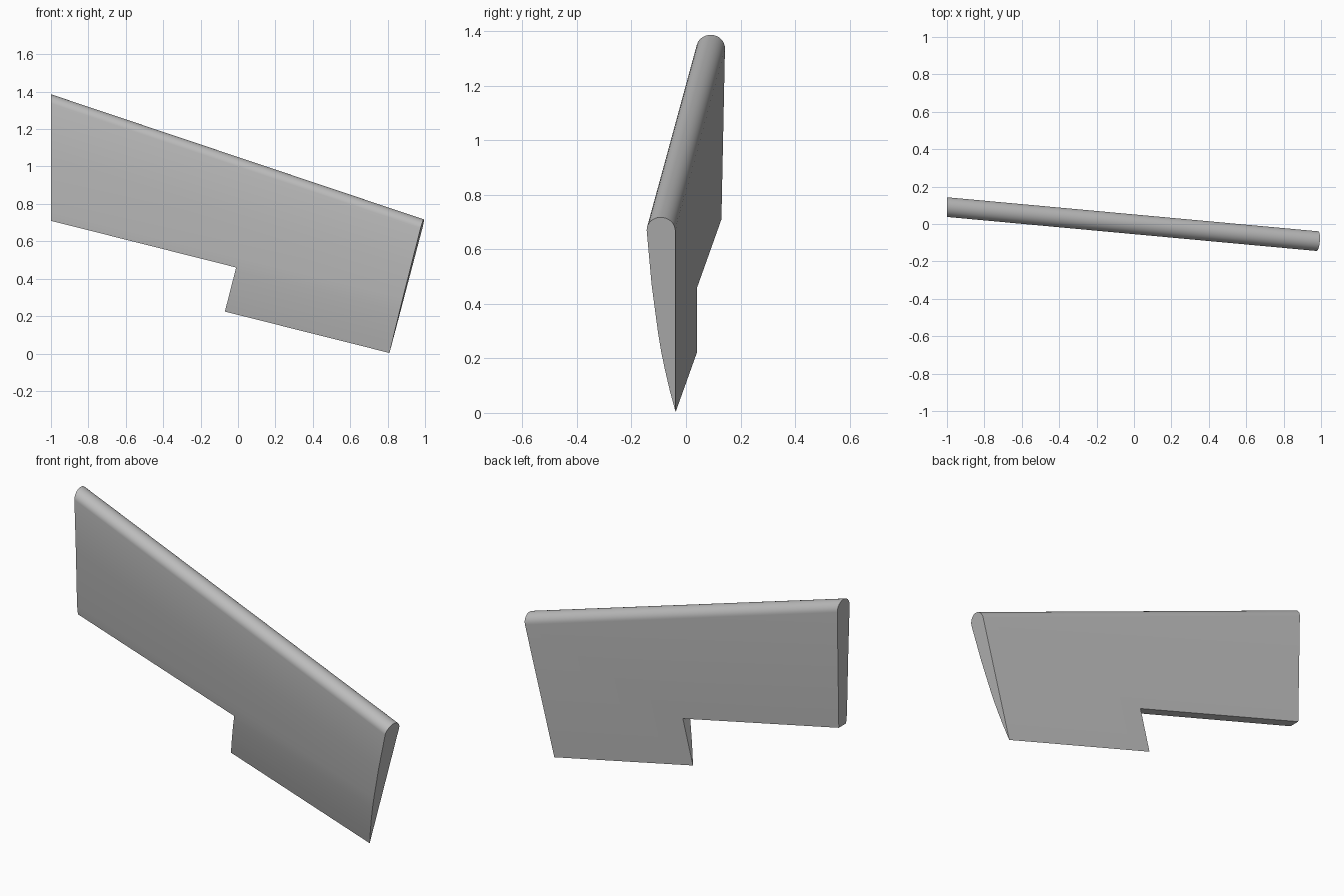
import bpy, bmesh, math
from mathutils import Vector

cube = bpy.data.objects.get("Cube")
if cube:
    bpy.data.objects.remove(cube)

# Single grey finish
grey = bpy.data.materials.new("light_grey")
grey.use_nodes = True
colour = (0.5, 0.5, 0.5, 1)
grey.diffuse_color = colour
grey.node_tree.nodes["Principled BSDF"].inputs["Base Color"].default_value = colour

THICK, CAP = 0.105, 0.05


def back_y(x, z):
    # Flat rear plane of the panel
    return 0.0305 - 0.0847 * x + 0.0207 * z


def section(low, high, lean, fullness):
    """Blade section from a sharp lower edge to a rounded upper edge."""
    low, high = Vector(low), Vector(high)
    length = (high - low).length
    up = (high - low) / length
    pts = [(0, 0)]
    pts += [(d, t * fullness) for d, t in
            ((0.08, 0.021), (0.16, 0.039), (0.23, 0.053), (0.30, 0.064))]
    pts.append((length * 0.65, 0.087))
    for i in range(17):
        a = math.pi * i / 16
        pts.append((length - CAP + CAP * math.sin(a), THICK * (1 + math.cos(a)) / 2))
    ring = []
    for d, t in pts:
        p = low + up * d
        ring.append((p.x - lean * t, back_y(p.x, p.y) - t, p.y + 0.02 * t))
    return ring


def make_object(name, bm):
    bmesh.ops.recalc_face_normals(bm, faces=bm.faces)
    mesh = bpy.data.meshes.new(name)
    bm.to_mesh(mesh)
    bm.free()
    obj = bpy.data.objects.new(name, mesh)
    bpy.context.collection.objects.link(obj)
    mesh.materials.append(grey)
    return obj


def loft(name, rings):
    bm = bmesh.new()
    rows = [[bm.verts.new(p) for p in ring] for ring in rings]
    n = len(rows[0])
    for a, b in zip(rows, rows[1:]):
        for i in range(n):
            j = (i + 1) % n
            bm.faces.new((a[i], a[j], b[j], b[i]))
    bm.faces.new(rows[0])
    bm.faces.new(rows[-1])
    return make_object(name, bm)


# Tapering fin blade
left = section((0.81, 0.003), (0.998, 0.716), 0.085, 1.0)
right = section((-1, 0.458), (-1, 1.385), 0, 1.1)
blade = loft("fin_blade", [left, right])

# Stepped notch in the lower edge
outline = [(-0.01, 0.46), (-0.13, -0.01), (-1.2, -0.01), (-1.2, 0.76)]
cutter = loft("notch_cutter", [[(x, y, z) for x, z in outline] for y in (-0.5, 0.5)])
cutter.hide_render = True
cutter.hide_set(True)
cut = blade.modifiers.new("notch", "BOOLEAN")
cut.operation = "DIFFERENCE"
cut.solver = "EXACT"
cut.object = cutter

# Apply the cut, then smooth the curved skin
bpy.context.view_layer.objects.active = blade
blade.select_set(True)
bpy.ops.object.modifier_apply(modifier="notch")
bpy.data.objects.remove(cutter)
bpy.ops.object.shade_smooth_by_angle(angle=math.radians(30))
